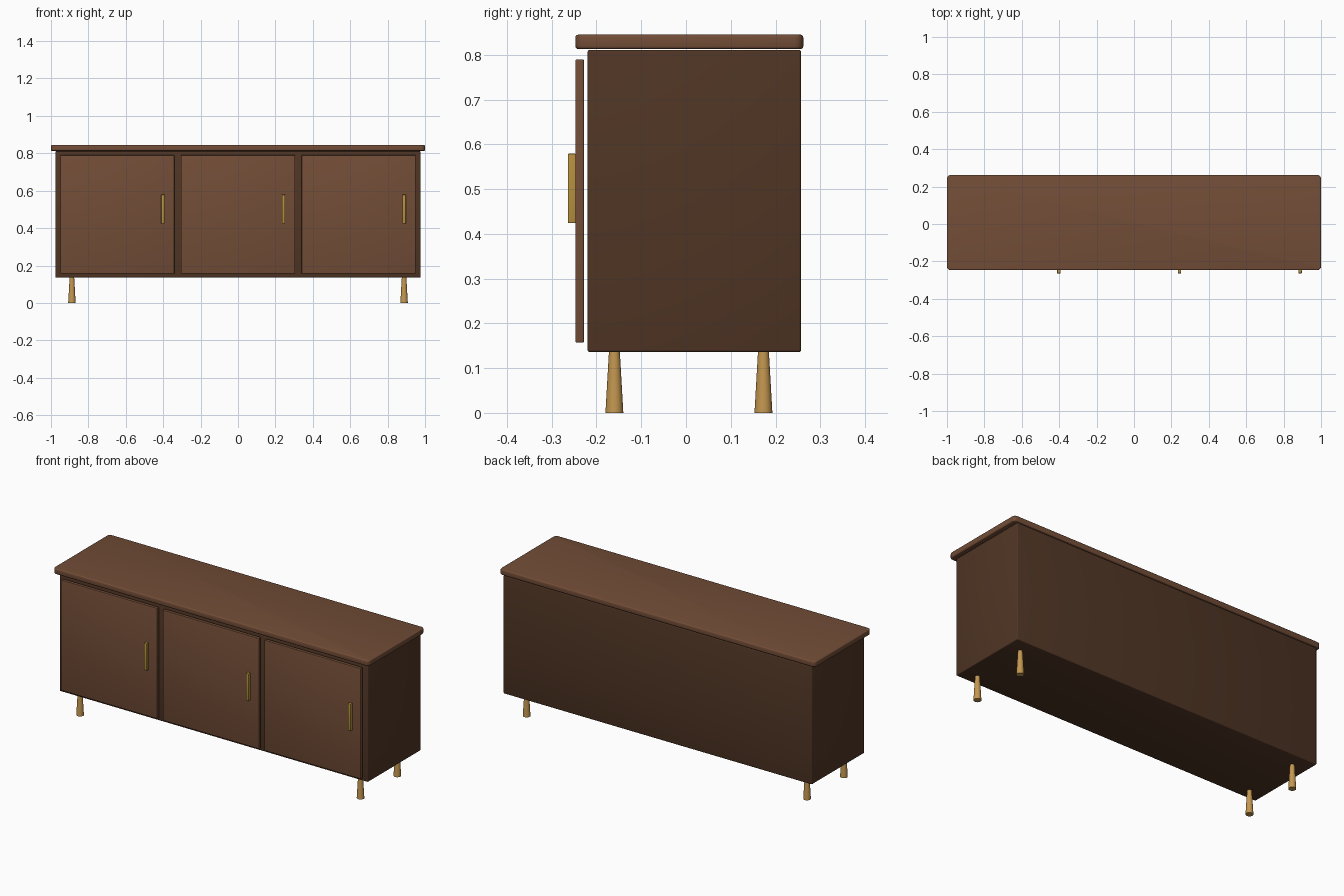
import bpy
import bmesh
from math import radians

default = bpy.data.objects.get("Cube")
if default:
    bpy.data.objects.remove(default, do_unlink=True)


def material(name, rgb, roughness=0.6):
    mat = bpy.data.materials.new(name)
    mat.use_nodes = True
    color = (*rgb, 1)
    mat.diffuse_color = color
    shader = mat.node_tree.nodes["Principled BSDF"]
    shader.inputs["Base Color"].default_value = color
    shader.inputs["Roughness"].default_value = roughness
    return mat


dark_wood = material("dark_wood", (0.080, 0.036, 0.018))
warm_wood = material("warm_wood", (0.170, 0.074, 0.038))
handle_brass = material("handle_brass", (0.47, 0.28, 0.05), 0.4)
leg_brass = material("leg_brass", (0.55, 0.31, 0.08), 0.4)


def finish(name, bm, mat):
    mesh = bpy.data.meshes.new(name)
    bm.to_mesh(mesh)
    bm.free()
    mesh.materials.append(mat)
    obj = bpy.data.objects.new(name, mesh)
    bpy.context.collection.objects.link(obj)
    bpy.ops.object.select_all(action="DESELECT")
    obj.select_set(True)
    bpy.context.view_layer.objects.active = obj
    bpy.ops.object.shade_smooth_by_angle(angle=radians(35))
    return obj


def rounded_box(name, low, high, mat, edge, corner=0):
    """Box between two corners; 'corner' rounds the upright edges first."""
    bm = bmesh.new()
    bmesh.ops.create_cube(bm, size=1)
    for v in bm.verts:
        for i in range(3):
            v.co[i] = high[i] if v.co[i] > 0 else low[i]
    if corner:
        upright = [e for e in bm.edges
                   if abs(e.verts[0].co.z - e.verts[1].co.z) > 1e-4]
        bmesh.ops.bevel(bm, geom=upright, offset=corner, segments=4,
                        profile=0.5, affect="EDGES")
    sharp = [e for e in bm.edges if e.calc_face_angle(0) > radians(40)]
    bmesh.ops.bevel(bm, geom=sharp, offset=edge, segments=3,
                    profile=0.5, affect="EDGES")
    return finish(name, bm, mat)


# Carcass and overhanging top
rounded_box("cabinet_body", (-0.977, -0.22, 0.136), (0.977, 0.257, 0.811),
            dark_wood, 0.005)
rounded_box("top_board", (-1, -0.247, 0.813), (1, 0.262, 0.845),
            warm_wood, 0.006, corner=0.02)

# Three doors, each with an upright handle near its +x edge
for label, x in (("right", -0.645), ("middle", 0), ("left", 0.645)):
    rounded_box(f"{label}_door", (x - 0.305, -0.247, 0.157),
                (x + 0.305, -0.228, 0.79), warm_wood, 0.003)
    hx = x + 0.243
    rounded_box(f"{label}_handle", (hx - 0.009, -0.264, 0.424),
                (hx + 0.009, -0.246, 0.579), handle_brass, 0.002)

# Four round legs, wider at the floor
foot_z, top_z = 0, 0.14
for depth, y in (("front", -0.16), ("back", 0.173)):
    for side, x in (("right", -0.888), ("left", 0.888)):
        bm = bmesh.new()
        bmesh.ops.create_cone(bm, cap_ends=True, segments=24, radius1=0.02,
                              radius2=0.012, depth=top_z - foot_z)
        bmesh.ops.translate(bm, vec=(x, y, (foot_z + top_z) / 2),
                            verts=bm.verts)
        finish(f"{depth}_{side}_leg", bm, leg_brass)
